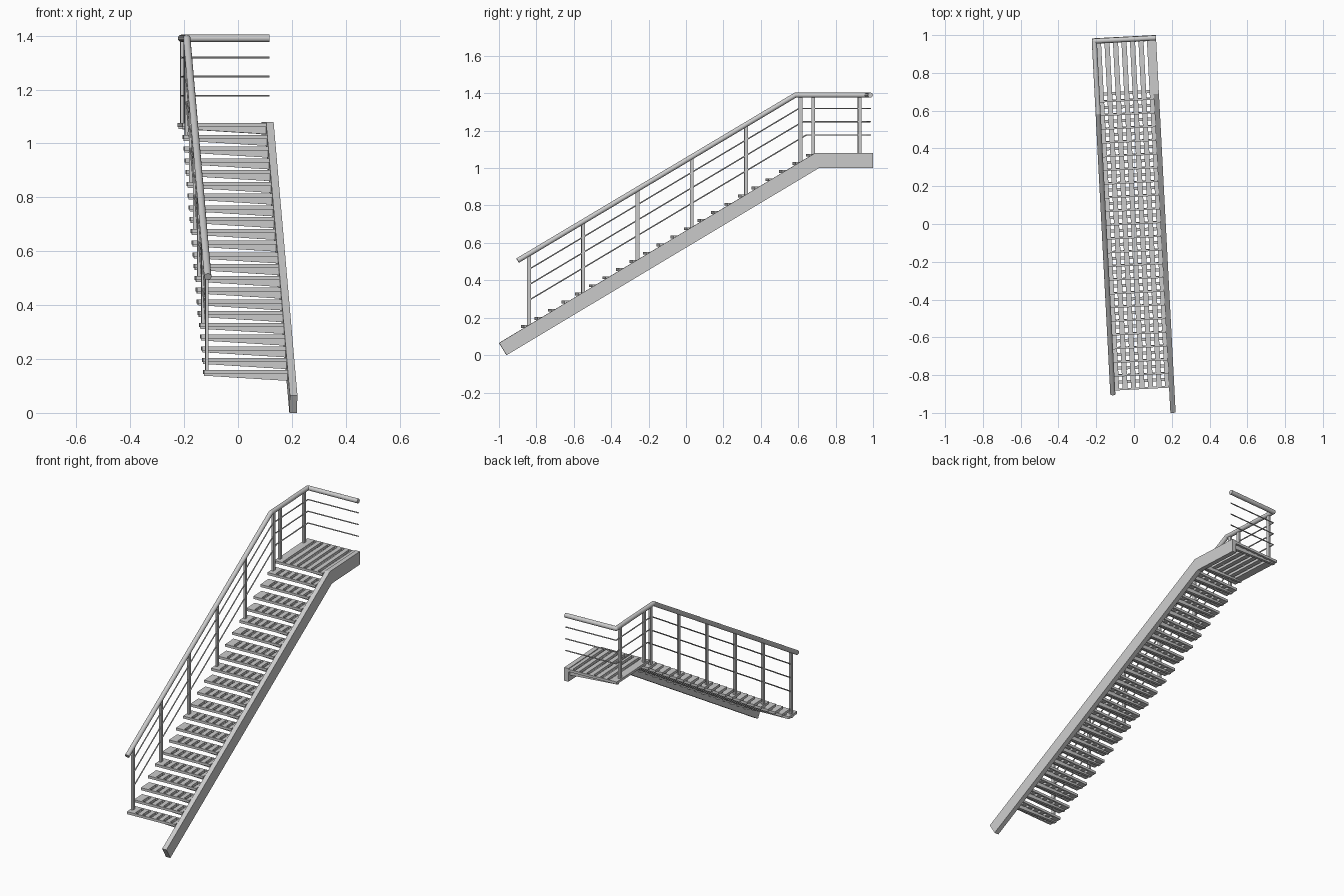
import bpy, bmesh
from math import radians, atan, tan
from mathutils import Vector

cube = bpy.data.objects.get("Cube")
if cube:
    bpy.data.objects.remove(cube, do_unlink=True)

TURN = radians(3)                      # the whole flight is turned slightly
PITCH, RISE, STEPS = 0.0727, 0.0436, 21
FRONT, FIRST_Z = -0.875, 0.16          # front edge and top of the first tread
LEFT, INNER, OUTER = -0.172, 0.14, 0.168
BACK = 0.993
LAND_Y, LAND_Z = FRONT + STEPS * PITCH, FIRST_Z + STEPS * RISE
THICK = 0.015


def prism(bm, profile, offset):
    """Extrude a closed planar outline by the offset vector."""
    face = bm.faces.new([bm.verts.new(p) for p in profile])
    new = bmesh.ops.extrude_face_region(bm, geom=[face])["geom"]
    bmesh.ops.translate(bm, vec=offset,
                        verts=[v for v in new if isinstance(v, bmesh.types.BMVert)])


def box(bm, x0, x1, y0, y1, z0, z1):
    prism(bm, [(x0, y0, z0), (x1, y0, z0), (x1, y1, z0), (x0, y1, z0)], (0, 0, z1 - z0))


def rod(bm, a, b, radius, sides):
    a, b = Vector(a), Vector(b)
    axis = b - a
    new = bmesh.ops.create_cone(bm, cap_ends=True, segments=sides, radius1=radius,
                                radius2=radius, depth=axis.length)["verts"]
    bmesh.ops.rotate(bm, verts=new, matrix=axis.to_track_quat("Z", "Y").to_matrix())
    bmesh.ops.translate(bm, verts=new, vec=(a + b) / 2)


def mesh_from(bm, name):
    bmesh.ops.recalc_face_normals(bm, faces=bm.faces)
    mesh = bpy.data.meshes.new(name)
    bm.to_mesh(mesh)
    bm.free()
    return mesh


def place(mesh, name, z=0.0, y=0.0):
    obj = bpy.data.objects.new(name, mesh)
    bpy.context.collection.objects.link(obj)
    obj.rotation_euler.z = TURN
    obj.location = Vector((0, y, z))
    obj.location.rotate(obj.rotation_euler)
    return obj


def smooth(obj):
    bpy.ops.object.select_all(action="DESELECT")
    obj.select_set(True)
    bpy.context.view_layer.objects.active = obj
    bpy.ops.object.shade_smooth_by_angle(angle=radians(40))


def slatted_deck(name, depth, brackets):
    """Slotted plate carried by tapered cantilever brackets; top at z = 0."""
    bm = bmesh.new()
    rim, gap = 0.01, 0.018
    box(bm, LEFT, INNER, 0, rim, -THICK, 0)
    box(bm, LEFT, INNER, depth - rim, depth, -THICK, 0)
    slots = [-0.115 + 0.045 * i for i in range(6)]
    starts = [LEFT] + [s + gap / 2 for s in slots]
    ends = [s - gap / 2 for s in slots] + [INNER]
    for x0, x1 in zip(starts, ends):
        box(bm, x0, x1, rim, depth - rim, -THICK, 0)
    for y in brackets:
        prism(bm, [(LEFT + 0.002, y, -0.012), (INNER, y, -0.012),
                   (INNER, y, -0.041), (LEFT + 0.002, y, -0.022)], (0, 0.016, 0))
    return mesh_from(bm, name)


# Treads share one mesh
tread = slatted_deck("tread", 0.085, [0.036])
for i in range(STEPS):
    place(tread, f"tread_{i + 1}", FIRST_Z + i * RISE, FRONT + i * PITCH)

# Landing
depth = BACK - LAND_Y
place(slatted_deck("landing", depth, [0.036, depth - 0.03]), "landing", LAND_Z, LAND_Y)

# Single side stringer, sloped then level
bm = bmesh.new()
outline = [(-0.969, 0), (-1.009, 0.065), (0.682, 1.08), (BACK, 1.08), (BACK, 1.0), (0.703, 1.0)]
prism(bm, [(INNER, y, z) for y, z in outline], (OUTER - INNER, 0, 0))
place(mesh_from(bm, "stringer"), "stringer")

# Handrail and wire paths
RAIL_X, RAIL_Z, BEND_Y, RAIL_BACK = -0.159, 1.39, 0.594, 0.978
SLOPE = 0.595
MITRE = tan(atan(SLOPE) / 2)


def rail_path(drop, start_y):
    bend, z = BEND_Y + drop * MITRE, RAIL_Z - drop
    return [(RAIL_X, start_y, z - SLOPE * (bend - start_y)), (RAIL_X, bend, z),
            (RAIL_X, RAIL_BACK, z), (OUTER, RAIL_BACK, z)]


def tube(name, path, radius, sides):
    bm = bmesh.new()
    for a, b in zip(path, path[1:]):
        rod(bm, a, b, radius, sides)
    for p in path[1:-1]:
        joint = bmesh.ops.create_uvsphere(bm, u_segments=sides, v_segments=sides // 2,
                                          radius=radius)["verts"]
        bmesh.ops.translate(bm, verts=joint, vec=p)
    smooth(place(mesh_from(bm, name), name))


tube("handrail", rail_path(0, -0.893), 0.0135, 20)
first_post = FRONT + 0.042
for i in range(1, 4):
    tube(f"guard_wire_{i}", rail_path(0.071 * i, first_post), 0.0035, 8)

# Posts on every fourth tread, then two on the landing
posts = [(first_post + i * PITCH, FIRST_Z + i * RISE) for i in range(0, STEPS, 4)]
posts += [(0.69, LAND_Z), (0.938, LAND_Z)]
for n, (y, base) in enumerate(posts, 1):
    top = RAIL_Z - SLOPE * max(0, BEND_Y - y)
    bm = bmesh.new()
    box(bm, RAIL_X - 0.006, RAIL_X + 0.006, y - 0.01, y + 0.01, base - 0.01, top)
    place(mesh_from(bm, "post"), f"post_{n}")
